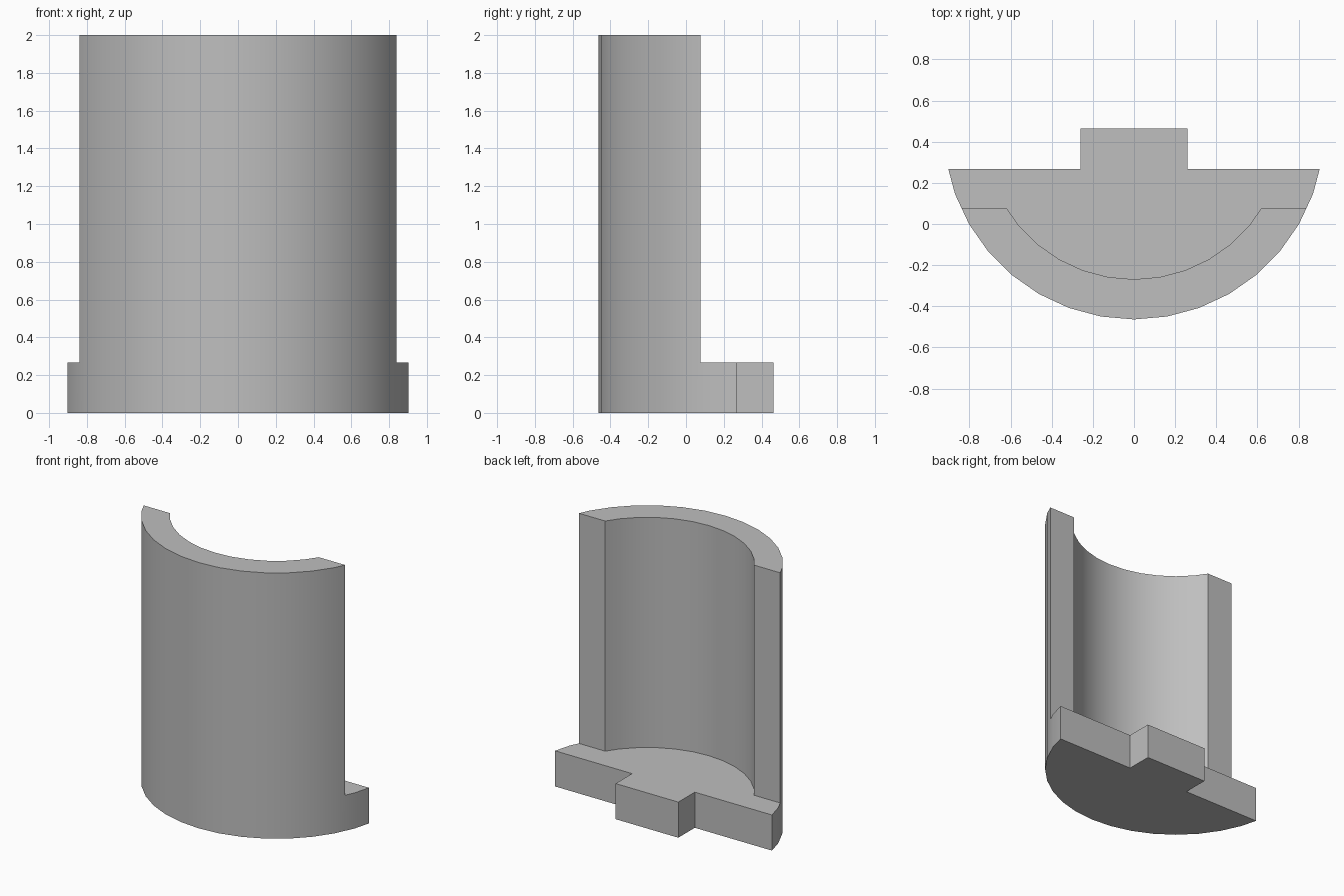
import bpy
import bmesh
import math

if "Cube" in bpy.data.objects:
    bpy.data.objects.remove(bpy.data.objects["Cube"])

CENTRE_Y = 0.462
OUTER, INNER = 0.926, 0.731
BASE_BACK, WALL_BACK, TAB_BACK = 0.268, 0.077, 0.464
TAB_HALF = 0.261
BASE_TOP, HEIGHT = 0.268, 2.0
STEP = 10


def clipped_arc(radius, back):
    """Front arc of a faceted circle, from -x to +x, cut flat at y = back."""
    ring = [(radius * math.sin(math.radians(a)),
             CENTRE_Y - radius * math.cos(math.radians(a)))
            for a in range(0, 91, STEP)]
    half = []
    for p, q in zip(ring, ring[1:]):
        half.append(p)
        if q[1] >= back:
            t = (back - p[1]) / (q[1] - p[1])
            half.append((p[0] + t * (q[0] - p[0]), back))
            break
    return [(-x, y) for x, y in reversed(half[1:])] + half


def prism(name, outline, bottom, top):
    bm = bmesh.new()
    face = bm.faces.new([bm.verts.new((x, y, bottom)) for x, y in outline])
    result = bmesh.ops.extrude_face_region(bm, geom=[face])
    verts = [g for g in result["geom"] if isinstance(g, bmesh.types.BMVert)]
    bmesh.ops.translate(bm, verts=verts, vec=(0, 0, top - bottom))
    bmesh.ops.recalc_face_normals(bm, faces=bm.faces[:])
    mesh = bpy.data.meshes.new(name)
    bm.to_mesh(mesh)
    bm.free()
    obj = bpy.data.objects.new(name, mesh)
    bpy.context.collection.objects.link(obj)
    return obj


# Solid block: curved front, flat back with a square tab
tab = [(TAB_HALF, BASE_BACK), (TAB_HALF, TAB_BACK),
       (-TAB_HALF, TAB_BACK), (-TAB_HALF, BASE_BACK)]
body = prism("half_round_shell", clipped_arc(OUTER, BASE_BACK) + tab, 0, HEIGHT)

grey = bpy.data.materials.new("plain_grey")
grey.use_nodes = True
colour = (0.52, 0.52, 0.52, 1)
grey.diffuse_color = colour
grey.node_tree.nodes["Principled BSDF"].inputs["Base Color"].default_value = colour
body.data.materials.append(grey)

# Hollow out everything behind the curved wall, down to the base plate
behind = [(1.2, WALL_BACK), (1.2, 0.8), (-1.2, 0.8), (-1.2, WALL_BACK)]
cutter = prism("hollow_cutter", clipped_arc(INNER, WALL_BACK) + behind,
               BASE_TOP, HEIGHT + 0.2)
cutter.hide_render = True
cutter.data.materials.append(grey)

bpy.ops.object.select_all(action="DESELECT")
body.select_set(True)
bpy.context.view_layer.objects.active = body
cut = body.modifiers.new("hollow", "BOOLEAN")
cut.operation = "DIFFERENCE"
cut.solver = "EXACT"
cut.object = cutter
bpy.ops.object.modifier_apply(modifier=cut.name)
bpy.data.objects.remove(cutter)

# Smooth curves, crisp corners
bpy.ops.object.shade_smooth_by_angle(angle=math.radians(25))
